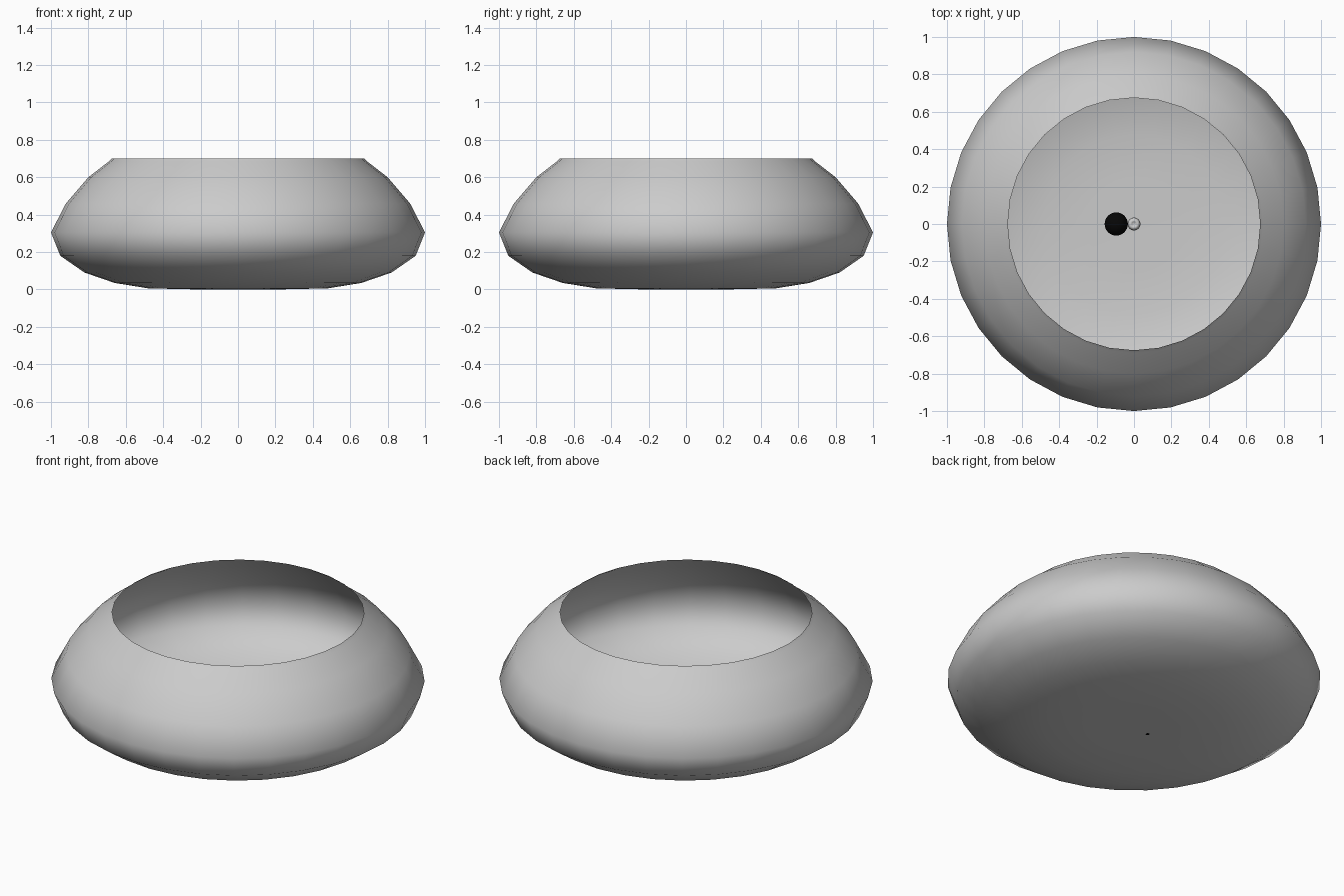
import bpy, bmesh, math

if "Cube" in bpy.data.objects:
    bpy.data.objects.remove(bpy.data.objects["Cube"])

def lathe(name, profile, seg=32):
    bm = bmesh.new()
    verts = [bm.verts.new((r, 0, z)) for r, z in profile]
    edges = [bm.edges.new(p) for p in zip(verts, verts[1:])]
    bmesh.ops.spin(bm, geom=verts + edges, cent=(0, 0, 0), axis=(0, 0, 1),
                   angle=2 * math.pi, steps=seg, use_duplicate=False)
    bmesh.ops.remove_doubles(bm, verts=bm.verts[:], dist=0.0004)
    bmesh.ops.recalc_face_normals(bm, faces=bm.faces[:])
    # outside of the shell must face down at its base
    low = min(bm.faces, key=lambda f: f.calc_center_median().z)
    if low.normal.z > 0:
        bmesh.ops.reverse_faces(bm, faces=bm.faces[:])
    me = bpy.data.meshes.new(name)
    bm.to_mesh(me)
    bm.free()
    me.polygons.foreach_set("use_smooth", [True] * len(me.polygons))
    ob = bpy.data.objects.new(name, me)
    bpy.context.collection.objects.link(ob)
    return ob

# Open thin-walled bowl
lathe("bowl", [(0, 0.001), (0.25, 0.001), (0.48, 0.006), (0.66, 0.035),
               (0.82, 0.09), (0.95, 0.18), (1.0, 0.305), (0.92, 0.46),
               (0.80, 0.60), (0.69, 0.685), (0.675, 0.70)])

# Small rounded knob with a dimple in the middle of the floor
lathe("centre_knob", [(0, 0.003), (0.02, 0.005), (0.033, 0.018), (0.035, 0.035),
                      (0.03, 0.055), (0.018, 0.065), (0.012, 0.058), (0, 0.056)], 16)

# Black ball resting on the floor
bpy.ops.mesh.primitive_uv_sphere_add(segments=32, ring_count=16, radius=0.062,
                                     location=(-0.095, 0, 0.062))
ball = bpy.context.object
ball.name = "black_ball"
bpy.ops.object.shade_smooth()
black = bpy.data.materials.new("black")
black.diffuse_color = (0.002, 0.002, 0.002, 1)
black.use_nodes = True
black.node_tree.nodes["Principled BSDF"].inputs["Base Color"].default_value = black.diffuse_color
ball.data.materials.append(black)
